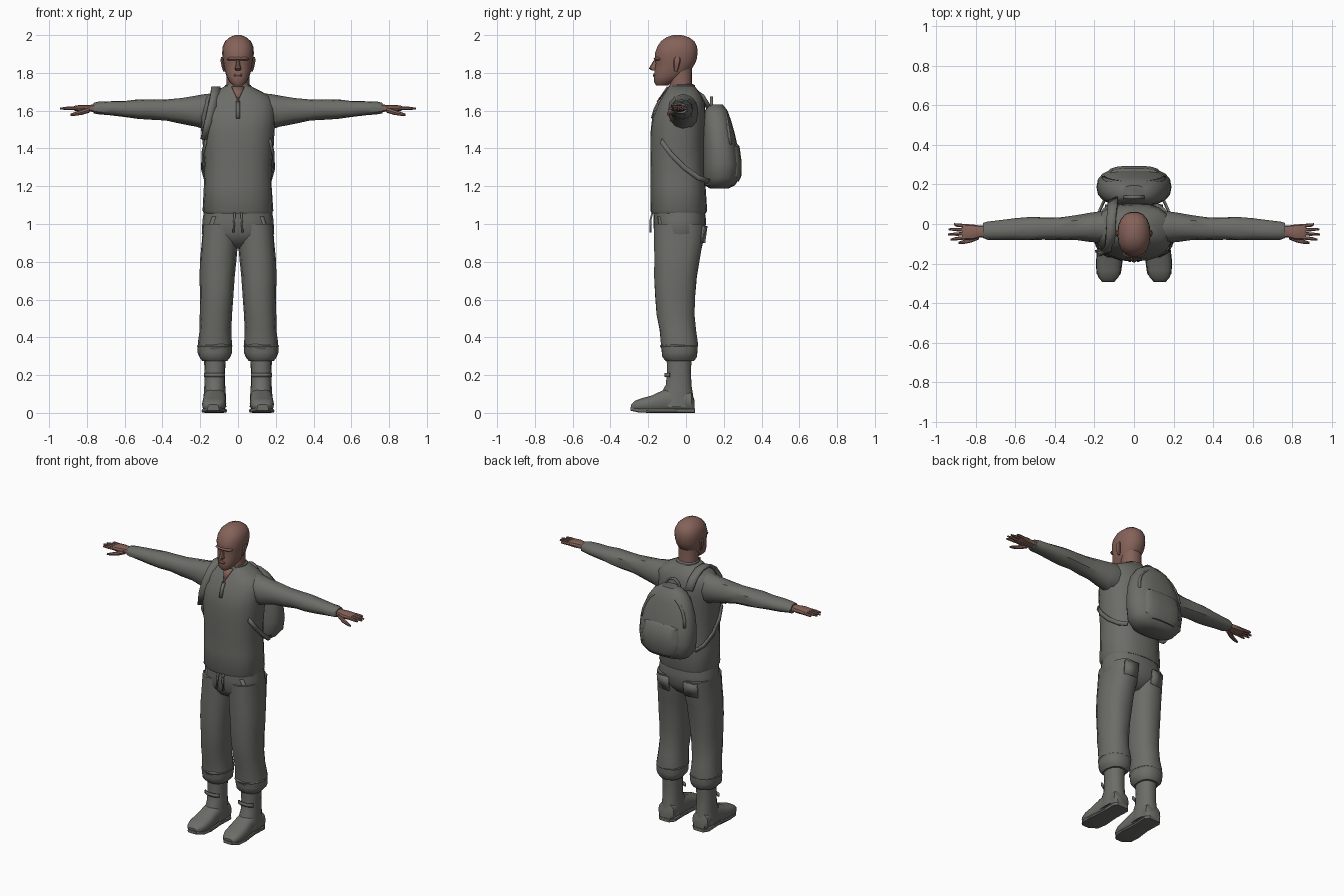
import bpy, bmesh, math, random
from mathutils import Vector

random.seed(4)


def material(name, rgb):
    m = bpy.data.materials.new(name)
    m.diffuse_color = (*rgb, 1)
    return m


CLOTH = material("grey cloth", (0.150, 0.150, 0.137))
SKIN = material("brown skin", (0.235, 0.123, 0.100))


def finish(name, bm, mat, mirror=False, angle=38):
    bmesh.ops.recalc_face_normals(bm, faces=bm.faces)
    me = bpy.data.meshes.new(name)
    bm.to_mesh(me)
    bm.free()
    me.materials.append(mat)
    me.shade_smooth()
    me.set_sharp_from_angle(angle=math.radians(angle))
    ob = bpy.data.objects.new(name, me)
    bpy.context.collection.objects.link(ob)
    if mirror:
        ob.modifiers.new("mirror", 'MIRROR')
    return ob


def loft(name, mat, rows, axis='z', n=16, p=2.2, mirror=False, jitter=0.0):
    """Skin rings; each row is (position on axis, low a, high a, low b, high b)."""
    bm = bmesh.new()
    rings = []
    for t, a0, a1, b0, b1 in rows:
        ring = []
        for i in range(n):
            ang = 2 * math.pi * i / n
            c, s = math.cos(ang), math.sin(ang)
            a = (a0 + a1) / 2 + (a1 - a0) / 2 * math.copysign(abs(c) ** (2 / p), c)
            b = (b0 + b1) / 2 + (b1 - b0) / 2 * math.copysign(abs(s) ** (2 / p), s)
            a += random.uniform(-jitter, jitter)
            b += random.uniform(-jitter, jitter)
            ring.append(bm.verts.new({'z': (a, b, t), 'x': (t, a, b), 'y': (a, t, b)}[axis]))
        rings.append(ring)
    for r, q in zip(rings, rings[1:]):
        for i in range(n):
            j = (i + 1) % n
            bm.faces.new((r[i], r[j], q[j], q[i]))
    bm.faces.new(rings[0])
    bm.faces.new(rings[-1])
    return finish(name, bm, mat, mirror)


def ribbon(name, mat, pts, width, thick=0.012, mirror=False):
    """Flat band along points; width is the half-width vector."""
    bm = bmesh.new()
    w = Vector(width)
    pairs = [(bm.verts.new(Vector(q) - w), bm.verts.new(Vector(q) + w)) for q in pts]
    for (a, b), (c, d) in zip(pairs, pairs[1:]):
        bm.faces.new((a, b, d, c))
    ob = finish(name, bm, mat, mirror)
    mod = ob.modifiers.new("thickness", 'SOLIDIFY')
    mod.thickness, mod.offset = thick, 0
    return ob


def sym(rows):
    return [(z, -w, w, b0, b1) for z, w, b0, b1 in rows]


# Shirt body, tapering over the shoulders to the neck
loft("shirt_body", CLOTH, sym([
    (1.055, .178, -.180, .105), (1.07, .187, -.188, .112), (1.20, .180, -.188, .105),
    (1.32, .180, -.188, .100), (1.42, .188, -.190, .100), (1.50, .195, -.188, .105),
    (1.56, .200, -.178, .105), (1.61, .200, -.160, .102), (1.65, .192, -.140, .095),
    (1.68, .165, -.123, .082), (1.705, .115, -.107, .066), (1.73, .070, -.092, .045)]),
    n=20, p=2.4, jitter=.002)
loft("collar", CLOTH, sym([(1.70, .080, -.105, .055), (1.735, .068, -.088, .047),
                           (1.74, .058, -.075, .036)]))
# Sleeves
loft("sleeve", CLOTH, [
    (.10, -.085, .060, 1.53, 1.695), (.17, -.095, .065, 1.50, 1.690),
    (.22, -.092, .055, 1.515, 1.678), (.30, -.082, .045, 1.533, 1.667),
    (.38, -.080, .035, 1.545, 1.662), (.46, -.080, .035, 1.553, 1.660),
    (.53, -.085, .037, 1.558, 1.658), (.60, -.084, .030, 1.566, 1.654),
    (.68, -.083, .020, 1.573, 1.650), (.74, -.080, .010, 1.579, 1.645),
    (.765, -.074, .004, 1.584, 1.640)], axis='x', n=12, mirror=True, jitter=.003)
# Open neckline and button placket
ribbon("neck_opening", SKIN, [(0, -.152, 1.645), (0, -.139, 1.668)], (.004, 0, 0), .008)
bm = bmesh.new()
bm.faces.new([bm.verts.new(v) for v in
              ((-.034, -.101, 1.728), (0, -.150, 1.655), (.034, -.101, 1.728))])
finish("neck_skin", bm, SKIN).modifiers.new("thickness", 'SOLIDIFY').thickness = .008
ribbon("button_placket", CLOTH, [(0, -.146, 1.65), (0, -.167, 1.61), (0, -.182, 1.56)],
       (.010, 0, 0), .008)

# Trousers
loft("trouser_hips", CLOTH, sym([
    (1.08, .178, -.170, .098), (1.02, .188, -.172, .106), (.95, .192, -.170, .102),
    (.90, .160, -.140, .070), (.87, .07, -.09, .03)]), n=20, p=2.4)
loft("trouser_leg", CLOTH, [
    (1.00, .002, .187, -.170, .104), (.90, .002, .195, -.170, .092),
    (.82, .008, .200, -.170, .074), (.72, .018, .202, -.170, .060),
    (.62, .026, .200, -.166, .050), (.52, .034, .200, -.156, .046),
    (.44, .038, .203, -.142, .052), (.37, .034, .212, -.135, .062),
    (.32, .032, .214, -.130, .062), (.295, .040, .206, -.126, .056),
    (.275, .055, .190, -.108, .042)], n=14, p=2.4, mirror=True, jitter=.003)
loft("cuff_fold", CLOTH, [(.375, .045, .200, -.125, .050), (.355, .029, .216, -.138, .065),
                          (.335, .040, .205, -.128, .055)], n=14, p=2.4, mirror=True,
     jitter=.003)
ribbon("drawstring", CLOTH, [(.018, -.178, 1.06), (.020, -.188, 1.02), (.024, -.188, .955)],
       (.005, 0, 0), .009, True)
ribbon("hip_pocket", CLOTH, [(.125, -.142, 1.04), (.145, -.132, .98), (.165, -.118, .92)],
       (.010, .006, 0), .008, True)
ribbon("back_pocket", CLOTH, [(.10, .100, .99), (.10, .088, .90)], (.045, -.008, 0), .012, True)

# Boots: shaft, foot and sole
loft("boot_shaft", CLOTH, [
    (.32, .065, .180, -.105, .032), (.22, .068, .178, -.102, .028),
    (.15, .068, .178, -.108, .030), (.09, .064, .182, -.140, .040),
    (.03, .062, .185, -.150, .045)], n=14, p=2.3, mirror=True)
loft("boot_foot", CLOTH, [
    (.044, .085, .165, .006, .07), (.030, .068, .180, .004, .11),
    (-.06, .066, .180, .004, .14), (-.12, .064, .184, .004, .122),
    (-.18, .062, .190, .004, .093), (-.235, .066, .190, .006, .078),
    (-.272, .080, .180, .010, .064), (-.290, .102, .160, .018, .045)],
    axis='y', n=14, p=2.8, mirror=True)
loft("boot_sole", CLOTH, [
    (.047, .085, .165, 0, .022), (.020, .062, .184, 0, .022), (-.08, .066, .180, 0, .022),
    (-.19, .058, .193, 0, .022), (-.25, .066, .190, .002, .024), (-.294, .100, .162, .012, .032)],
    axis='y', n=12, p=5, mirror=True)
ribbon("boot_strap", CLOTH, [(.070, -.095, .20), (.100, -.109, .20), (.145, -.109, .20),
                             (.177, -.090, .20)], (0, 0, .010), .010, True)

# Head and neck
loft("neck", SKIN, sym([(1.66, .066, -.095, .040), (1.72, .060, -.085, .032),
                        (1.82, .060, -.090, .032)]))
loft("head", SKIN, sym([
    (1.733, .024, -.158, -.095), (1.750, .044, -.169, -.070), (1.78, .060, -.170, -.010),
    (1.815, .071, -.167, .028), (1.85, .078, -.161, .050), (1.872, .081, -.166, .058),
    (1.905, .084, -.165, .063), (1.94, .081, -.153, .060), (1.968, .068, -.133, .045),
    (1.988, .045, -.105, .018), (2.0, .016, -.070, -.022)]), n=18, p=2.25)
loft("nose", SKIN, sym([(1.868, .008, -.170, -.145), (1.835, .013, -.190, -.145),
                        (1.822, .018, -.196, -.145), (1.812, .013, -.180, -.145)]), n=8)
loft("brow", SKIN, sym([(1.883, .050, -.165, -.11), (1.874, .060, -.172, -.11),
                        (1.866, .054, -.164, -.11)]), n=12, p=2.6)
loft("lips", SKIN, sym([(1.797, .018, -.171, -.14), (1.788, .025, -.176, -.14),
                        (1.778, .018, -.173, -.14)]), n=10)
loft("ear", SKIN, [(1.808, .066, .078, -.062, -.046), (1.835, .070, .087, -.066, -.036),
                   (1.870, .074, .094, -.066, -.028), (1.885, .074, .088, -.056, -.034)],
     n=8, mirror=True)

# Hands: palm, four fingers and a thumb
loft("palm", SKIN, [(.74, -.068, -.006, 1.590, 1.634), (.78, -.068, -.008, 1.594, 1.632),
                    (.82, -.080, -.002, 1.594, 1.632), (.86, -.080, .000, 1.598, 1.628),
                    (.872, -.076, -.004, 1.603, 1.622)],
     axis='x', n=10, p=2.6, mirror=True)
for i, (y, tip) in enumerate([(-.070, .928), (-.050, .943), (-.030, .938), (-.010, .912)]):
    d = (y + .040) * .15
    loft("finger_%d" % (i + 1), SKIN, [
        (.855, y - .010, y + .010, 1.602, 1.624),
        (.90, y + d - .009, y + d + .009, 1.603, 1.622),
        (tip, y + 2 * d - .005, y + 2 * d + .005, 1.606, 1.616)],
        axis='x', n=7, mirror=True)
loft("thumb", SKIN, [(.785, -.078, -.040, 1.590, 1.620), (.825, -.094, -.066, 1.578, 1.606),
                     (.860, -.101, -.080, 1.573, 1.594), (.888, -.101, -.090, 1.572, 1.584)],
     axis='x', n=8, mirror=True)

# Backpack body, outer pocket and seam band
loft("backpack", CLOTH, sym([
    (1.188, .090, .125, .225), (1.205, .145, .100, .260), (1.245, .180, .090, .283),
    (1.32, .190, .088, .288), (1.40, .187, .088, .276), (1.48, .172, .088, .258),
    (1.55, .145, .090, .238), (1.60, .110, .100, .220), (1.632, .060, .125, .195)]),
    n=20, p=2.5)
loft("backpack_pocket", CLOTH, sym([
    (1.225, .100, .18, .280), (1.25, .135, .18, .293), (1.33, .140, .18, .295),
    (1.41, .130, .18, .284), (1.425, .110, .18, .270)]), n=18, p=3)
arch = [math.pi * k / 12 for k in range(13)]
ribbon("backpack_zip", CLOTH,
       [(.155 * math.cos(a), .232 - .028 * math.sin(a), 1.42 + .180 * math.sin(a))
        for a in arch], (0, .012, .003), .012)
ribbon("backpack_handle", CLOTH,
       [(.050 * math.cos(a), .135, 1.615 + .055 * math.sin(a)) for a in arch],
       (0, .009, 0), .009)

# Carrying straps
ribbon("shoulder_strap", CLOTH, [
    (-.105, .125, 1.61), (-.110, .080, 1.68), (-.115, .025, 1.718), (-.118, -.045, 1.722),
    (-.122, -.100, 1.685), (-.135, -.138, 1.62), (-.152, -.148, 1.54), (-.172, -.130, 1.45)],
    (.024, .010, 0), .014)
for side, name in ((-1, "left_side_strap"), (1, "right_side_strap")):
    ribbon(name, CLOTH, [(side * x, y, z) for x, y, z in (
        (.170, -.132, 1.44), (.188, -.080, 1.37), (.190, -.010, 1.30), (.175, .065, 1.245),
        (.150, .120, 1.225))], (0, .006, .012), .010)
